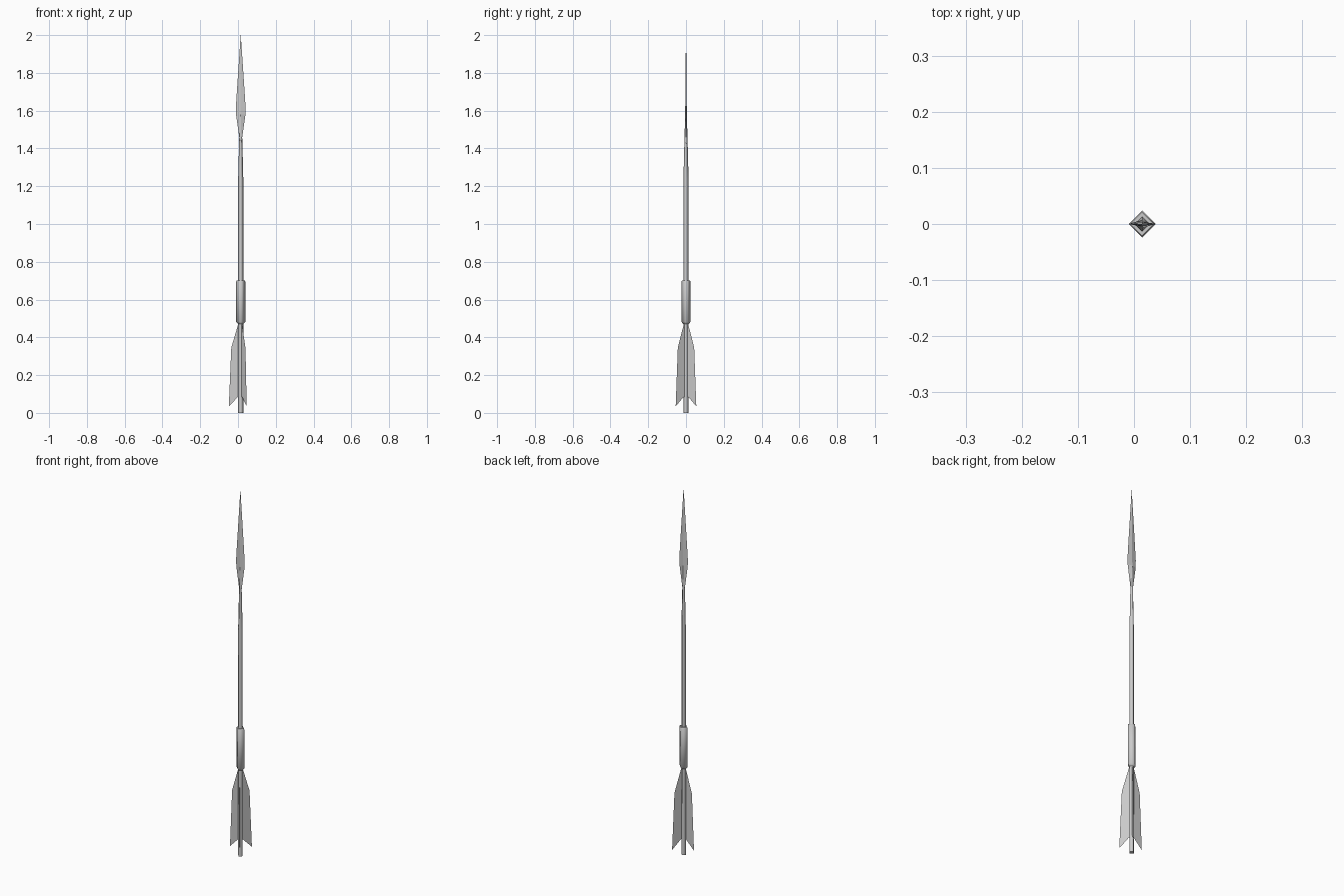
import bpy, bmesh
from math import cos, sin, pi

if "Cube" in bpy.data.objects:
    bpy.data.objects.remove(bpy.data.objects["Cube"])

AXIS_X = 0.0145  # shaft axis sits off-centre because of the three fins


def finish(name, bm, smooth=False):
    bmesh.ops.remove_doubles(bm, verts=bm.verts, dist=1e-6)
    bmesh.ops.recalc_face_normals(bm, faces=bm.faces)
    if smooth:  # smooth sides, crisp end caps
        for f in bm.faces:
            f.smooth = abs(f.normal.z) < 0.9
        for e in bm.edges:
            e.smooth = all(f.smooth for f in e.link_faces)
    mesh = bpy.data.meshes.new(name)
    bm.to_mesh(mesh)
    bm.free()
    obj = bpy.data.objects.new(name, mesh)
    obj.location.x = AXIS_X
    bpy.context.collection.objects.link(obj)
    return obj


def loft(name, sections, smooth=False):
    """Four-sided diamond sections given as (z, half width x, half depth y)."""
    bm = bmesh.new()
    rings = [[bm.verts.new((rx * cos(i * pi / 2), ry * sin(i * pi / 2), z))
              for i in range(4)] for z, rx, ry in sections]
    for a, b in zip(rings, rings[1:]):
        for i in range(4):
            j = (i + 1) % 4
            bm.faces.new((a[i], a[j], b[j], b[i]))
    bm.faces.new(rings[0])
    bm.faces.new(rings[-1])
    return finish(name, bm, smooth)


# Tapering shaft
loft("shaft", [(0, .014, .014), (1.24, .0135, .0135), (1.38, .010, .010),
               (1.47, .0075, .0075), (1.57, .003, .005)], smooth=True)

# Grip collar
loft("collar", [(.47, .014, .014), (.482, .024, .024),
                (.695, .024, .024), (.70, .021, .021)], smooth=True)

# Leaf-shaped blade
loft("blade", [(1.46, .008, .007), (1.58, .025, .0045), (1.62, .0255, .004),
               (1.70, .0205, .0035), (2.0, .0003, .0003)])

# Three flat tail fins
fin_profile = [(.004, .085), (.014, .085), (.063, .035),
               (.050, .345), (.012, .475), (.004, .475)]
for k in range(3):
    a = pi + k * 2 * pi / 3
    bm = bmesh.new()
    bm.faces.new([bm.verts.new((r * cos(a), r * sin(a), z)) for r, z in fin_profile])
    finish(f"tail_fin_{k + 1}", bm)
